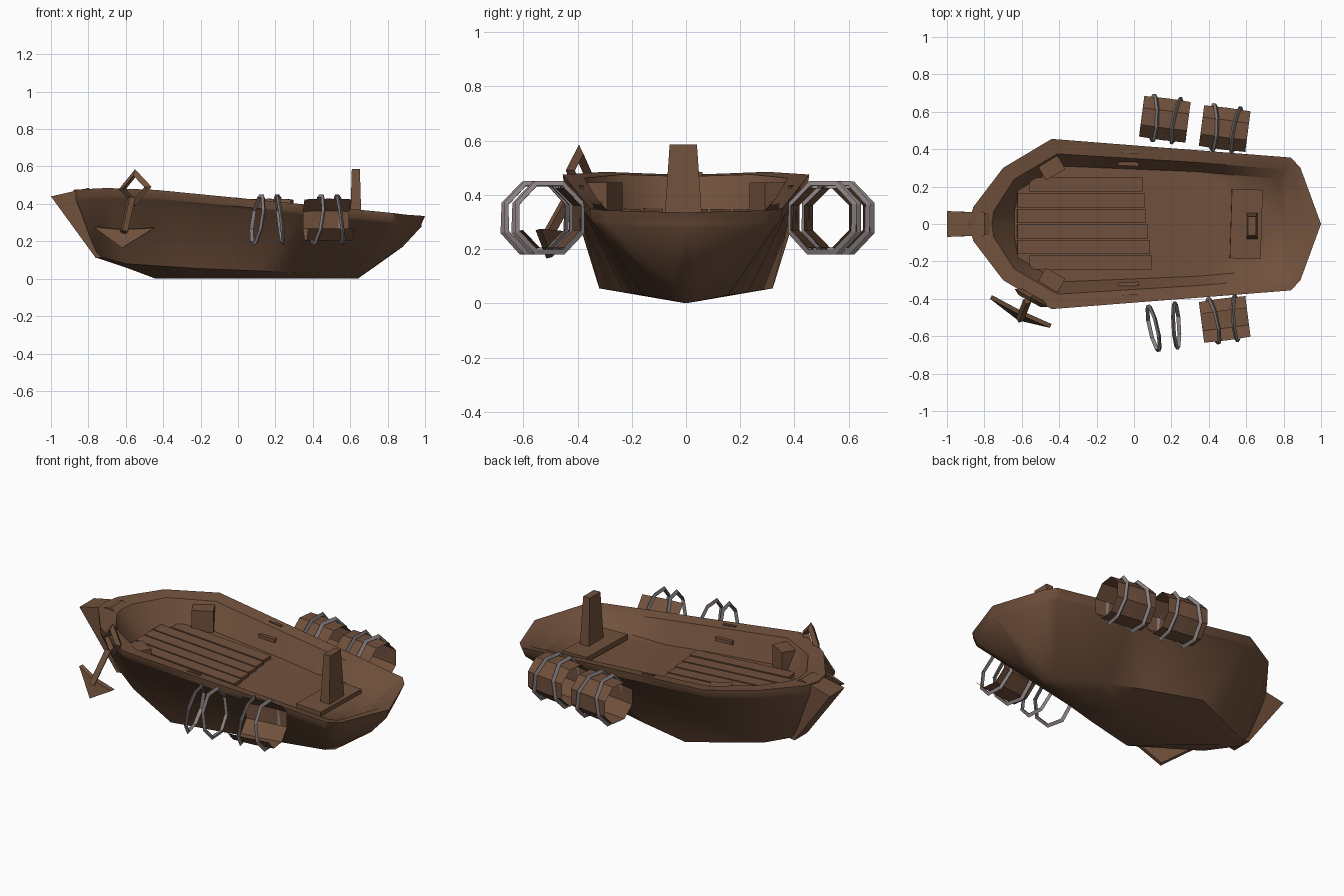
import bpy, bmesh, math
from mathutils import Vector, Matrix, Euler

if "Cube" in bpy.data.objects:
    bpy.data.objects.remove(bpy.data.objects["Cube"])


def material(name, color):
    m = bpy.data.materials.new(name)
    m.diffuse_color = (*color, 1)
    m.use_nodes = True
    m.node_tree.nodes["Principled BSDF"].inputs["Base Color"].default_value = m.diffuse_color
    return m


WOOD = material("brown wood", (0.165, 0.082, 0.046))
METAL = material("grey iron", (0.26, 0.22, 0.22))


def finish(name, bm, mat=WOOD):
    bmesh.ops.recalc_face_normals(bm, faces=bm.faces)
    me = bpy.data.meshes.new(name)
    bm.to_mesh(me)
    bm.free()
    me.materials.append(mat)
    ob = bpy.data.objects.new(name, me)
    bpy.context.collection.objects.link(ob)
    return ob


def box(name, center, size, rot=(0, 0, 0), taper=1.0):
    bm = bmesh.new()
    bmesh.ops.create_cube(bm, size=1)
    for v in bm.verts:
        if v.co.z > 0:
            v.co.x *= taper
            v.co.y *= taper
        v.co = Vector([a * b for a, b in zip(v.co, size)])
    bm.transform(Matrix.Translation(center) @ Euler(rot).to_matrix().to_4x4())
    return finish(name, bm)


def prism(name, pts, offset):
    """Extrude a planar outline by an offset vector."""
    bm = bmesh.new()
    f = bm.faces.new([bm.verts.new(p) for p in pts])
    r = bmesh.ops.extrude_face_region(bm, geom=[f])
    for v in r["geom"]:
        if isinstance(v, bmesh.types.BMVert):
            v.co += Vector(offset)
    return finish(name, bm)


def rod(name, a, b, radius):
    a, b = Vector(a), Vector(b)
    bm = bmesh.new()
    bmesh.ops.create_cone(bm, cap_ends=True, segments=4, radius1=radius,
                          radius2=radius, depth=(b - a).length)
    q = (b - a).to_track_quat("Z", "Y").to_matrix().to_4x4()
    bm.transform(Matrix.Translation((a + b) / 2) @ q)
    return finish(name, bm)


def ring(name, center, rx, ry, minor, rot, mat, segs=8):
    """Low-poly hoop whose axis is x before rotation."""
    bm = bmesh.new()
    rows = []
    for i in range(segs):
        t = 2 * math.pi * (i + 0.5) / segs
        row = []
        for k in range(3):
            p = 2 * math.pi * k / 3
            s = 1 + minor * math.cos(p) / rx
            row.append(bm.verts.new((minor * math.sin(p), rx * s * math.cos(t), ry * s * math.sin(t))))
        rows.append(row)
    for i in range(segs):
        a, b = rows[i], rows[(i + 1) % segs]
        for k in range(3):
            bm.faces.new((a[k], a[(k + 1) % 3], b[(k + 1) % 3], b[k]))
    bm.transform(Matrix.Translation(center) @ Euler(rot).to_matrix().to_4x4())
    return finish(name, bm, mat)


# Hull: half stations of keel, chine, outer rail, inner rail, floor edge
stations = [
    ((-.76, .11), (-.77, 0, .14), (-.88, 0, .475), (-.76, 0, .47), (-.64, 0, .33)),
    ((-.75, .11), (-.76, .05, .13), (-.86, .09, .477), (-.75, .07, .47), (-.64, .06, .33)),
    ((-.60, .06), (-.60, .13, .08), (-.70, .30, .485), (-.64, .24, .475), (-.62, .18, .33)),
    ((-.44, .00), (-.22, .32, .055), (-.44, .455, .475), (-.41, .375, .462), (-.40, .31, .32)),
    ((.08, .00), (.10, .23, .042), (.08, .414, .424), (.08, .345, .412), (.08, .29, .285)),
    ((.33, .00), (.33, .155, .03), (.33, .395, .40), (.33, .33, .387), (.33, .28, .26)),
    ((.64, .00), (.61, .05, .01), (.84, .355, .35), (.81, .29, .337), (.78, .24, .285)),
    ((.74, .07), (.745, .05, .08), (.89, .30, .343), (.845, .26, .33), (.81, .21, .285)),
    ((.88, .17), (.885, 0, .175), (1.0, 0, .335), (.93, 0, .325), (.87, 0, .285)),
]
bm = bmesh.new()
rows = []
for keel, chine, outer, inner, floor in stations:
    lip = (outer[0] - (.02 if outer[0] > .8 else 0), outer[1] * .985, outer[2] - .045)
    waist = (lip[0], outer[1] * .95, lip[2] - .012)
    pts = [(keel[0], 0, keel[1]), chine, waist, lip, outer, inner, floor, (floor[0], 0, floor[2])]
    rows.append([bm.verts.new(p) for p in pts])
for a, b in zip(rows, rows[1:]):
    for i in range(len(a) - 1):
        bm.faces.new((a[i], b[i], b[i + 1], a[i + 1]))
copy = bmesh.ops.duplicate(bm, geom=bm.verts[:] + bm.edges[:] + bm.faces[:])
for g in copy["geom"]:
    if isinstance(g, bmesh.types.BMVert):
        g.co.y *= -1
bmesh.ops.remove_doubles(bm, verts=bm.verts, dist=0.0005)
bmesh.ops.dissolve_degenerate(bm, edges=bm.edges, dist=0.0005)
hull = finish("hull", bm)
bpy.context.view_layer.objects.active = hull
hull.select_set(True)
bpy.ops.object.shade_smooth_by_angle(angle=math.radians(40))
hull.select_set(False)

# Stem beam at the bow
stem = prism("bow_stem", [(-1, -.06, .44), (-.80, -.06, .485), (-.77, -.06, .47),
                          (-.74, -.06, .40), (-.70, -.06, .12), (-.76, -.06, .11)], (0, .12, 0))
for v in stem.data.vertices:
    if v.co.x < -.95:
        v.co.y *= 1.15

# Deck planks, sloping gently aft, with a slanted aft end
for i in range(6):
    y = -.205 + i * .083
    front = -.56 if i in (0, 5) else -.625
    back = .095 - .01 * i
    box("deck_plank", ((front + back) / 2, y, .316), (back - front, .075, .022), (0, .062, 0))

# Stern bench and upright post
box("stern_bench", (.60, 0, .293), (.165, .37, .03), (0, .04, -.03))
box("stern_post", (.63, -.01, .443), (.06, .14, .285), taper=.72)

# Corner blocks, rail fittings
for s in (1, -1):
    box("corner_block", (-.44, s * .30, .375), (.12, .085, .14), (0, 0, s * .5))
    box("inner_cleat", (-.03, s * .322, .365), (.11, .022, .02), (0, 0, -s * .06))
    box("oar_socket", (-.02, s * .385, .428), (.08, .014, .012), (0, .07, -s * .06))

# Anchor hanging beside the bow
ring("anchor_ring", (-.55, -.395, .485), .075, .08, .022, (.75, 0, math.pi / 2 - .5), WOOD, 4)
rod("anchor_shank", (-.57, -.41, .43), (-.61, -.51, .25), .022)
prism("anchor_flukes", [(-.77, -.40, .275), (-.63, -.475, .262), (-.45, -.555, .27), (-.62, -.515, .165)],
      (.01, .02, .005))


# Open eight-sided barrels slung outside, with iron hoops
def barrel(center, yaw, sides=range(8)):
    bm = bmesh.new()
    r = .122
    loops = []
    for x, k in ((-.125, .97), (0, 1.0), (.125, .97)):
        loops.append([bm.verts.new((x, r * k * math.cos(math.pi * (i + .5) / 4),
                                    r * k * math.sin(math.pi * (i + .5) / 4))) for i in range(8)])
    for a, b in zip(loops, loops[1:]):
        for i in sides:
            bm.faces.new((a[i], b[i], b[(i + 1) % 8], a[(i + 1) % 8]))
    bmesh.ops.delete(bm, geom=[v for v in bm.verts if not v.link_faces], context="VERTS")
    bm.transform(Matrix.Translation(center) @ Matrix.Rotation(yaw, 4, "Z"))
    finish("barrel", bm)


def hoops(center, yaw):
    for d, lean in ((-.055, .16), (.055, -.12)):
        c = Vector(center) + Vector((d * 1.1, d * math.sin(yaw), 0))
        ring("barrel_hoop", c, .127, .135, .012, (0, lean, yaw + lean * .6), METAL)


barrel((.165, .56, .315), -.13)
barrel((.485, .51, .315), -.13)
barrel((.485, -.51, .315), .13, (0, 4, 5, 6, 7))  # outer and top staves missing
for x, y in ((.165, .56), (.485, .51), (.485, -.51), (.165, -.55)):
    hoops((x, y, .315), -.13 if y > 0 else .13)
